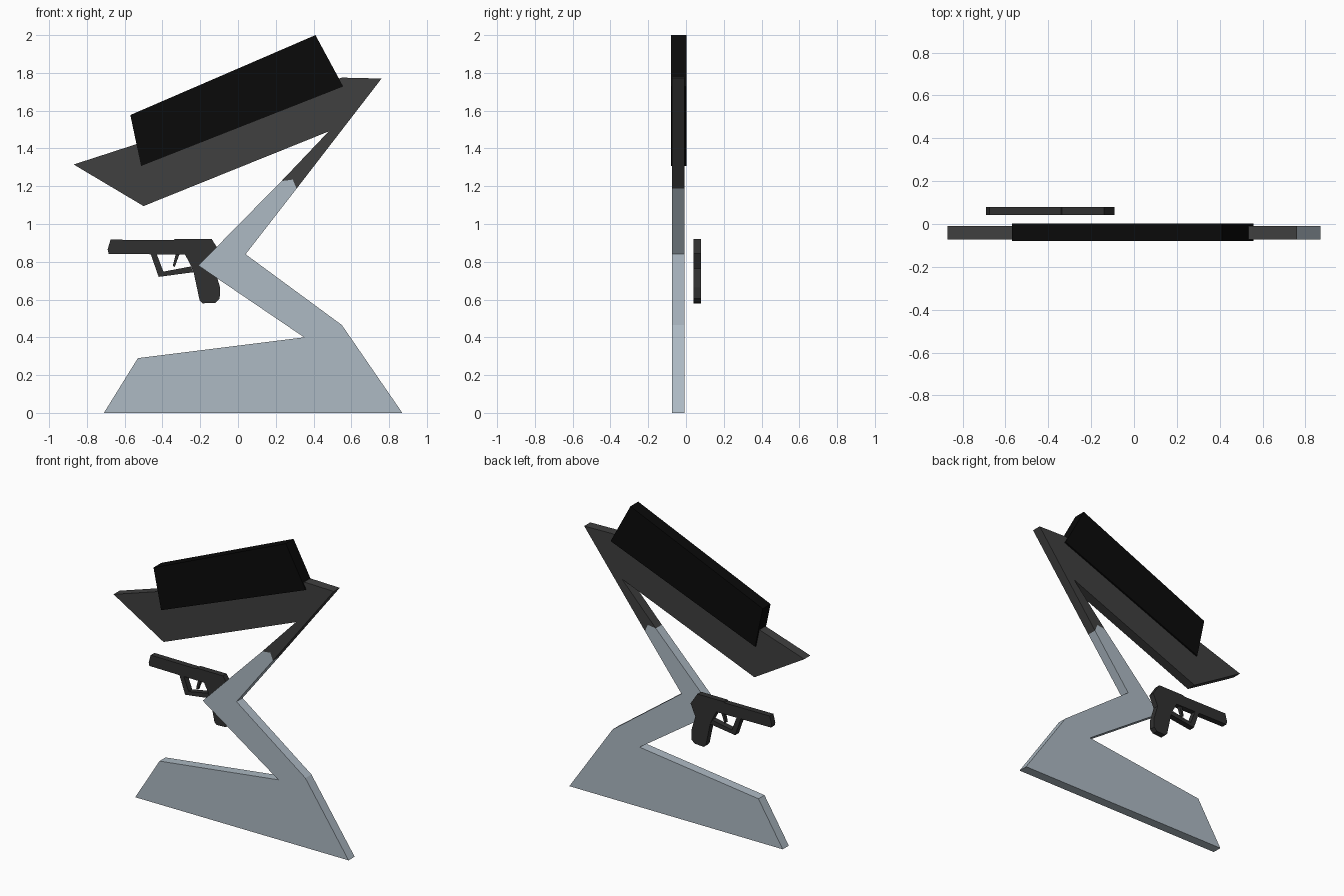
import bpy, bmesh


def material(name, r, g, b):
    m = bpy.data.materials.new(name)
    m.diffuse_color = (r, g, b, 1)
    return m


def plate(name, profile, y0, y1, mat):
    """Extrude an (x, z) outline between two depths."""
    bm = bmesh.new()
    face = bm.faces.new([bm.verts.new((x, y0, z)) for x, z in profile])
    res = bmesh.ops.extrude_face_region(bm, geom=[face])
    verts = [v for v in res["geom"] if isinstance(v, bmesh.types.BMVert)]
    bmesh.ops.translate(bm, verts=verts, vec=(0, y1 - y0, 0))
    bmesh.ops.recalc_face_normals(bm, faces=bm.faces)
    me = bpy.data.meshes.new(name)
    bm.to_mesh(me)
    bm.free()
    me.materials.append(mat)
    ob = bpy.data.objects.new(name, me)
    bpy.context.collection.objects.link(ob)
    return ob


steel = material("pale_steel", 0.42, 0.49, 0.55)
dark = material("dark_grey", 0.05, 0.05, 0.05)
black = material("black", 0.003, 0.003, 0.003)
gunmetal = material("gunmetal", 0.03, 0.03, 0.03)

# Zigzag stand: foot and bent strut
plate("stand", [(-0.71, 0), (0.87, 0), (0.55, 0.465), (0.04, 0.84),
                (0.31, 1.187), (0.29, 1.235), (0.23, 1.227), (-0.21, 0.78),
                (0.35, 0.40), (-0.53, 0.29)], -0.073, -0.009, steel)

# Upper arm and slanted top plate
plate("top_plate", [(0.23, 1.227), (0.29, 1.235), (0.31, 1.187), (0.76, 1.77),
                    (0.55, 1.775), (-0.87, 1.315), (-0.50, 1.095), (0.48, 1.49)],
      -0.073, -0.009, dark)

# Thicker black block on the plate
plate("top_block", [(-0.57, 1.577), (0.41, 2.0), (0.557, 1.728), (-0.513, 1.307)],
      -0.08, 0.002, black)

# Pistol behind the strut: body with grip, trigger guard, trigger
GUN = (0.041, 0.08, gunmetal)
plate("pistol_body", [(-0.675, 0.917), (-0.34, 0.915), (-0.335, 0.921), (-0.14, 0.921),
                      (-0.09, 0.845), (-0.125, 0.765), (-0.095, 0.665), (-0.097, 0.605),
                      (-0.12, 0.583), (-0.188, 0.58), (-0.203, 0.595), (-0.235, 0.745),
                      (-0.25, 0.78), (-0.28, 0.838), (-0.685, 0.842), (-0.69, 0.865)], *GUN)
plate("trigger_guard", [(-0.462, 0.84), (-0.42, 0.72), (-0.235, 0.745), (-0.25, 0.775),
                        (-0.395, 0.748), (-0.43, 0.84)], *GUN)
plate("trigger", [(-0.33, 0.84), (-0.345, 0.78), (-0.335, 0.772), (-0.31, 0.84)], 0.05, 0.071, gunmetal)
